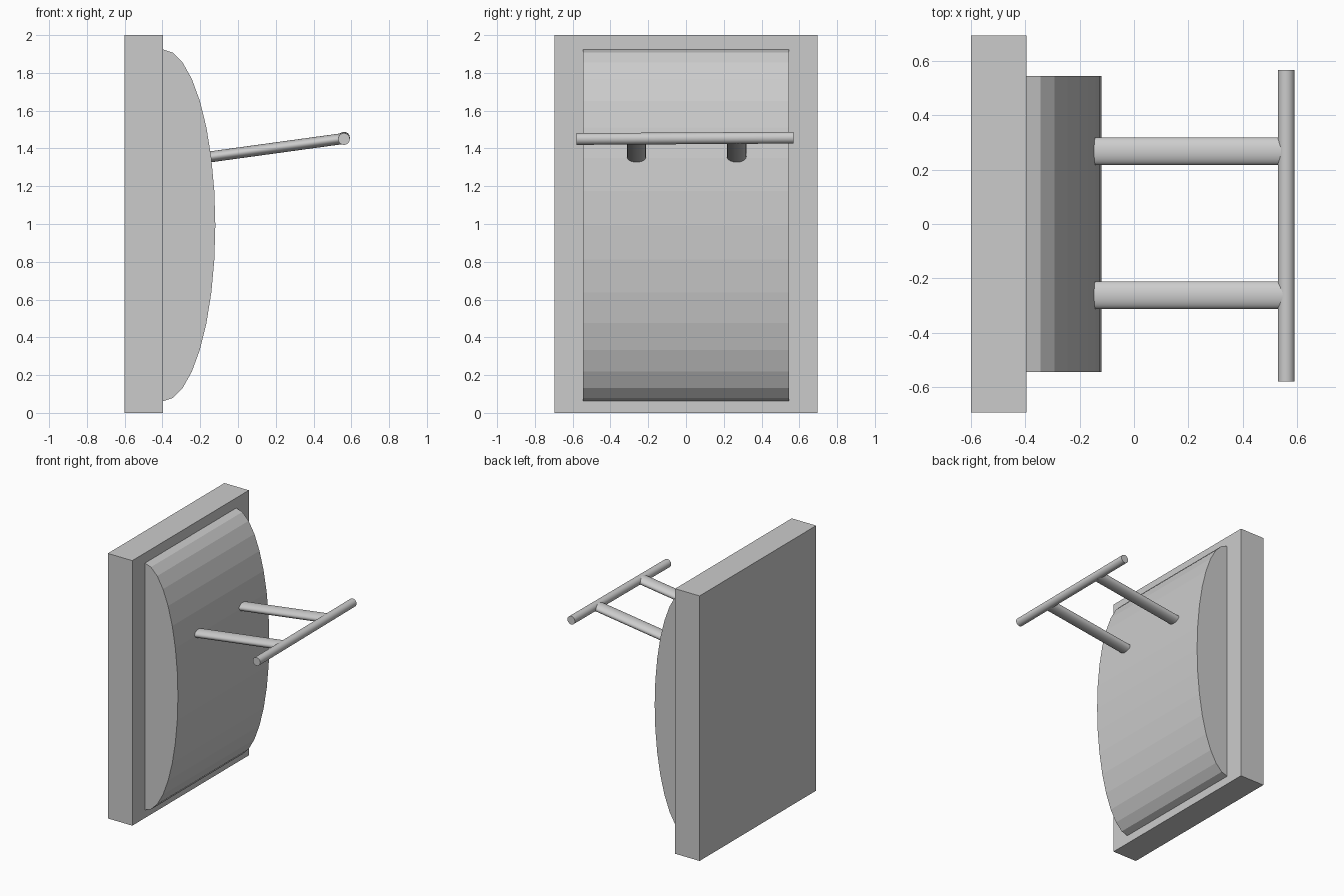
import bpy, bmesh, math
from mathutils import Vector, Matrix

if "Cube" in bpy.data.objects:
    bpy.data.objects.remove(bpy.data.objects["Cube"])


def finish(name, bm, smooth=False):
    bmesh.ops.recalc_face_normals(bm, faces=bm.faces)
    me = bpy.data.meshes.new(name)
    bm.to_mesh(me)
    bm.free()
    ob = bpy.data.objects.new(name, me)
    bpy.context.collection.objects.link(ob)
    if smooth:
        bpy.ops.object.select_all(action='DESELECT')
        ob.select_set(True)
        bpy.context.view_layer.objects.active = ob
        bpy.ops.object.shade_smooth_by_angle(angle=math.radians(35))
    return ob


def rod(name, a, b, r_thin, r_wide):
    """Oval rod from a to b."""
    a, b = Vector(a), Vector(b)
    d = b - a
    side = Vector((0, 1, 0)) if abs(d.normalized().y) < 0.5 else Vector((1, 0, 0))
    z = d.normalized()
    x = (side - z * side.dot(z)).normalized()
    y = z.cross(x)
    rot = Matrix((x, y, z)).transposed().to_4x4()
    m = Matrix.Translation((a + b) / 2) @ rot @ Matrix.Diagonal((r_wide, r_thin, 1, 1))
    bm = bmesh.new()
    bmesh.ops.create_cone(bm, cap_ends=True, segments=32, radius1=1, radius2=1,
                          depth=d.length, matrix=m)
    return finish(name, bm, True)


# Wall slab
bm = bmesh.new()
bmesh.ops.create_cube(bm, size=1, matrix=Matrix.Translation((-0.498, 0, 1))
                      @ Matrix.Diagonal((0.204, 1.39, 2, 1)))
finish("back_panel", bm)

# Bulging front: half ellipse swept across the width, faceted
bm = bmesh.new()
steps = 16
prof = [(-0.4 + 0.28 * math.sin(math.pi * i / steps),
         0.993 - 0.932 * math.cos(math.pi * i / steps)) for i in range(steps + 1)]
face = bm.faces.new([bm.verts.new((x, -0.545, z)) for x, z in prof])
ext = bmesh.ops.extrude_face_region(bm, geom=[face], use_keep_orig=True)
verts = [v for v in ext["geom"] if isinstance(v, bmesh.types.BMVert)]
bmesh.ops.translate(bm, verts=verts, vec=(0, 1.09, 0))
finish("curved_cushion", bm)

# Two oval arms reaching out to the cross bar
for side, y in (("left", -0.262), ("right", 0.268)):
    rod("arm_" + side, (-0.18, y, 1.351), (0.555, y, 1.452), 0.029, 0.051)

# Cross bar, very slightly tilted
rod("cross_bar", (0.561, -0.58, 1.450), (0.561, 0.568, 1.457), 0.031, 0.031)
